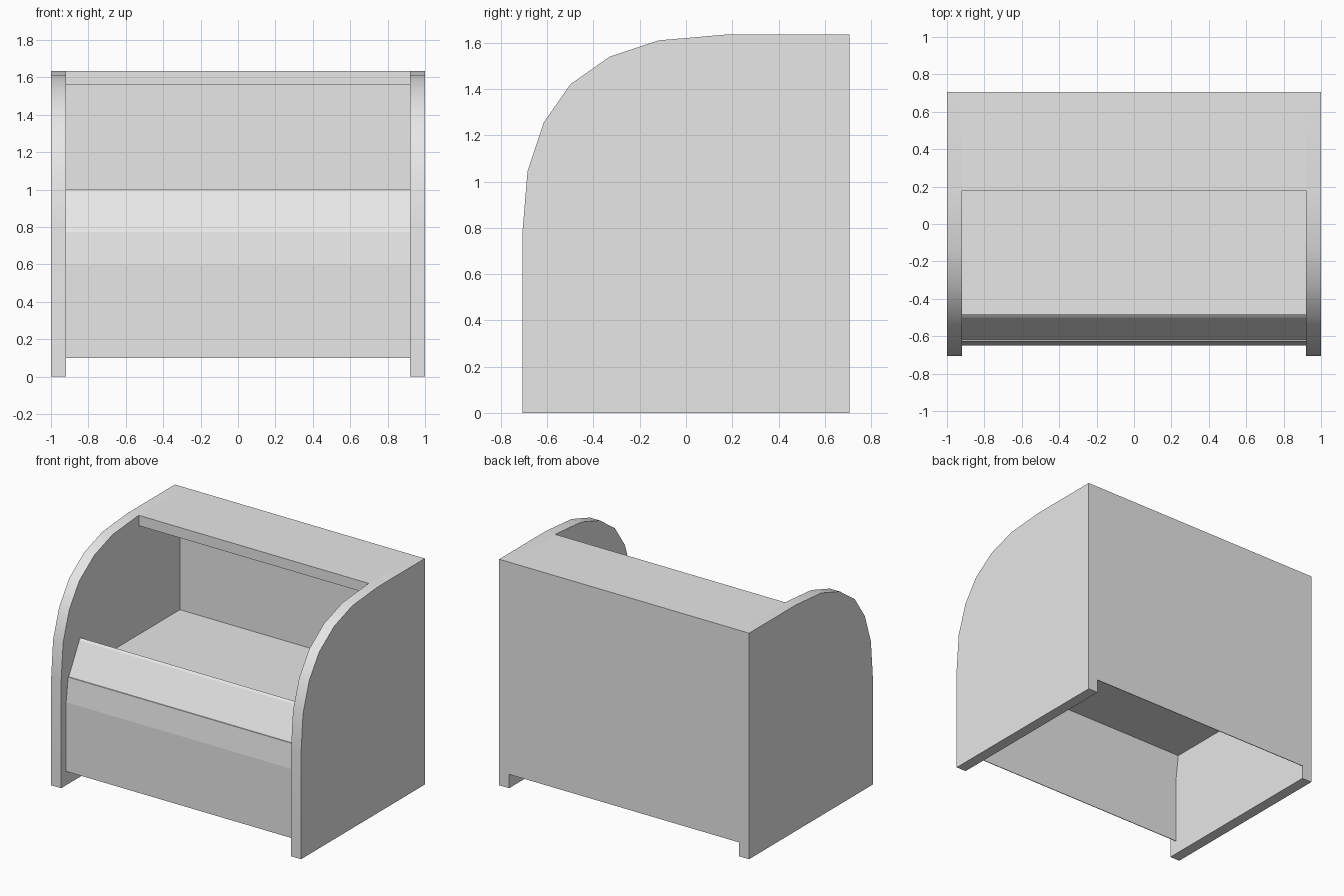
import bpy
import bmesh

if "Cube" in bpy.data.objects:
    bpy.data.objects.remove(bpy.data.objects["Cube"], do_unlink=True)

# One plain grey finish
GREY = (0.8, 0.8, 0.8, 1.0)
grey = bpy.data.materials.new("light_grey")
grey.use_nodes = True
grey.diffuse_color = GREY
grey.node_tree.nodes["Principled BSDF"].inputs["Base Color"].default_value = GREY


def extrude_profile(name, profile, x0, x1, smooth=False):
    """Extrude a closed (y, z) profile along x."""
    bm = bmesh.new()
    face = bm.faces.new([bm.verts.new((x0, y, z)) for y, z in profile])
    result = bmesh.ops.extrude_face_region(bm, geom=[face])
    moved = [v for v in result["geom"] if isinstance(v, bmesh.types.BMVert)]
    bmesh.ops.translate(bm, verts=moved, vec=(x1 - x0, 0, 0))
    bmesh.ops.recalc_face_normals(bm, faces=bm.faces)
    mesh = bpy.data.meshes.new(name)
    bm.to_mesh(mesh)
    bm.free()
    mesh.materials.append(grey)
    obj = bpy.data.objects.new(name, mesh)
    bpy.context.collection.objects.link(obj)
    if smooth:
        bpy.ops.object.select_all(action="DESELECT")
        obj.select_set(True)
        bpy.context.view_layer.objects.active = obj
        bpy.ops.object.shade_smooth_by_angle(angle=0.52)
    return obj


BACK, TOP, INNER, OUTER = 0.707, 1.635, 0.92, 1.0
SHELF, FOOT, SHEET = 0.773, 0.1, 0.005

# Curved end panels
side_profile = [
    (BACK, 0), (BACK, TOP), (0.17, TOP), (-0.12, 1.61), (-0.33, 1.54),
    (-0.5, 1.42), (-0.615, 1.255), (-0.685, 1.045), (-BACK, 0.78), (-BACK, 0),
]
extrude_profile("left_side_panel", side_profile, INNER, OUTER, smooth=True)
extrude_profile("right_side_panel", side_profile, -INNER, -OUTER, smooth=True)

# Front apron, leaning slightly back near its top
extrude_profile("front_panel", [
    (-0.65, FOOT), (-0.65, 0.6), (-0.627, SHELF),
    (-0.627 + SHEET, SHELF), (-0.65 + SHEET, 0.6), (-0.65 + SHEET, FOOT),
], -INNER, INNER)

# Shelf across the inside
extrude_profile("shelf", [
    (-0.627 + SHEET, SHELF - SHEET), (-0.627 + SHEET, SHELF),
    (BACK - SHEET, SHELF), (BACK - SHEET, SHELF - SHEET),
], -INNER, INNER)

# Sloping lip above the front panel
extrude_profile("sloping_lip", [
    (-0.62, SHELF), (-0.5, 0.99), (-0.485, 1.003), (-0.61, SHELF),
], -INNER, INNER)

# Back and top: thick above the shelf, a thin sheet below it
extrude_profile("back_and_top", [
    (BACK, FOOT), (BACK, TOP), (0.18, TOP), (0.18, 1.56), (0.65, 1.56),
    (0.65, SHELF), (BACK - SHEET, SHELF), (BACK - SHEET, FOOT),
], -INNER, INNER)
